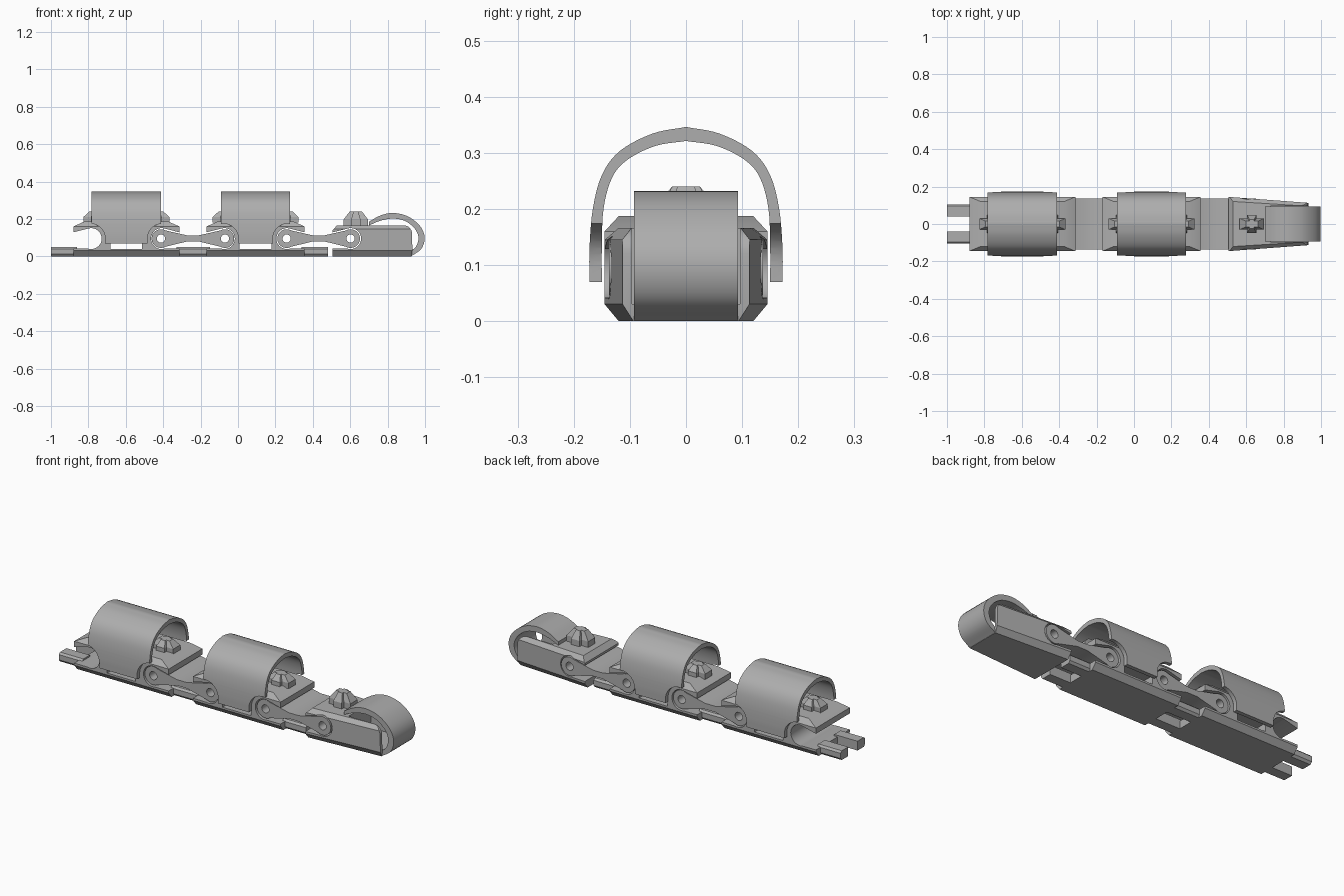
import bpy, bmesh, math
from mathutils import Vector

cube = bpy.data.objects.get("Cube")
if cube:
    bpy.data.objects.remove(cube, do_unlink=True)

GREY = (0.42, 0.42, 0.42, 1)
grey = bpy.data.materials.new("plain grey")
grey.use_nodes = True
grey.diffuse_color = GREY
grey.node_tree.nodes["Principled BSDF"].inputs["Base Color"].default_value = GREY

PIN_Z = 0.095


def prism(name, pts, lo, hi, axis="Y"):
    """Extrude a profile: (x, z) along Y, or (y, z) along X."""
    bm = bmesh.new()
    place = (lambda a, b, t: (a, t, b)) if axis == "Y" else (lambda a, b, t: (t, a, b))
    face = bm.faces.new([bm.verts.new(place(a, b, lo)) for a, b in pts])
    out = bmesh.ops.extrude_face_region(bm, geom=[face])
    step = Vector(place(0, 0, hi - lo))
    bmesh.ops.translate(bm, vec=step, verts=[v for v in out["geom"] if isinstance(v, bmesh.types.BMVert)])
    bmesh.ops.recalc_face_normals(bm, faces=bm.faces)
    mesh = bpy.data.meshes.new(name)
    bm.to_mesh(mesh)
    bm.free()
    mesh.materials.append(grey)
    ob = bpy.data.objects.new(name, mesh)
    bpy.context.collection.objects.link(ob)
    return ob


def carve(ob, cutter, operation="DIFFERENCE"):
    """Apply a boolean and discard the cutter."""
    mod = ob.modifiers.new("carve", "BOOLEAN")
    mod.operation, mod.solver, mod.object = operation, "EXACT", cutter
    graph = bpy.context.evaluated_depsgraph_get()
    mesh = bpy.data.meshes.new_from_object(ob.evaluated_get(graph))
    ob.modifiers.clear()
    ob.data = mesh
    bpy.data.objects.remove(cutter, do_unlink=True)


def smooth(ob):
    bpy.ops.object.select_all(action="DESELECT")
    ob.select_set(True)
    bpy.context.view_layer.objects.active = ob
    bpy.ops.object.shade_smooth_by_angle(angle=math.radians(30))


def arc(cx, cz, r, start, end, n=20):
    angles = [math.radians(start + (end - start) * i / n) for i in range(n + 1)]
    return [(cx + r * math.cos(a), cz + r * math.sin(a)) for a in angles]


def both_sides(half):
    """Mirror a bottom-to-top half profile across zero."""
    return half + [(-a, b) for a, b in reversed(half) if a > 0]


def spline(points, n=5):
    """Smooth path through a few points."""
    p = [Vector(q) for q in points]
    p = [2 * p[0] - p[1]] + p + [2 * p[-1] - p[-2]]
    path = []
    for i in range(1, len(p) - 2):
        a, b, c, d = p[i - 1:i + 3]
        for k in range(n):
            t = k / n
            path.append(0.5 * (2 * b + (c - a) * t + (2 * a - 5 * b + 4 * c - d) * t * t
                               + (3 * b - a - 3 * c + d) * t ** 3))
    return [tuple(v) for v in path + [p[-2]]]


def socket(pin, side):
    """Cutter for a hinge socket that opens towards one end."""
    pts = arc(0, PIN_Z, 0.056, 75, 285) + [(0.13, 0.042), (0.13, 0.12)]
    return prism("socket_cutter", [(pin + side * x, z) for x, z in pts], -0.3, 0.3)


def peg(name, x, z, top):
    """Stepped cleat made of two crossed ridges."""
    mid = z + (top - z) * 0.5
    for part, length, width in (("long", 0.065, 0.03), ("cross", 0.025, 0.048)):
        side = [(x - length, z), (x - length, mid), (x - length * 0.5, top),
                (x + length * 0.5, top), (x + length, mid), (x + length, z)]
        ob = prism(f"{name}_{part}", side, -width, width)
        end = both_sides([(width, z - 0.01), (width, mid), (width * 0.5, top + 0.001)])
        carve(ob, prism("cutter", end, x - 0.1, x + 0.1, "X"), "INTERSECT")


# Body segments with hinge sockets, cleats and finger straps
SECTION = [(0.12, 0), (0.145, 0.03), (0.145, 0.16), (0.12, 0.187)]
STRAP = [(0.172, 0.07), (0.172, 0.13), (0.166, 0.2), (0.15, 0.26), (0.118, 0.303), (0.06, 0.334), (0, 0.346)]
LINING = [(0.15, 0.07), (0.15, 0.13), (0.147, 0.2), (0.132, 0.255), (0.105, 0.287), (0.055, 0.312), (0, 0.321)]


def segment(name, cx, half):
    pin = half - 0.095
    body = prism(f"{name}_body", both_sides(SECTION), cx - half, cx + half, "X")
    ends = [(half + 0.01, -0.01), (half, 0.16), (half - 0.06, 0.187), (half - 0.06, 0.2)]
    carve(body, prism("cutter", [(cx + x, z) for x, z in both_sides(ends)], -0.3, 0.3), "INTERSECT")
    for side in (-1, 1):
        carve(body, socket(cx + side * pin, side))
        peg(f"{name}_cleat_{'left' if side > 0 else 'right'}", cx + side * 0.165, 0.18, 0.24)
    window = [(cx - 0.085, 0.04), (cx + 0.085, 0.04), (cx + 0.085, 0.085), (cx - 0.085, 0.085)]
    carve(body, prism("cutter", window, -0.3, 0.3))
    smooth(body)

    outer, inner = spline(STRAP), spline(LINING)
    loop = both_sides(outer)
    loop += [(-a, b) for a, b in inner] + list(reversed(inner))[1:]
    strap = prism(f"{name}_strap", loop, cx - 0.185, cx + 0.185, "X")
    for side in (-1, 1):
        notch = arc(cx + side * (pin + 0.005), PIN_Z, 0.08, 0, 180)
        notch += [(notch[-1][0], 0), (notch[0][0] + 0.0, 0)]
        carve(strap, prism("cutter", notch, -0.3, 0.3))
    smooth(strap)


segment("rear_segment", -0.597, 0.283)
segment("middle_segment", 0.094, 0.262)


# Dog-bone hinge links with pin holes
def link(name, x0, x1):
    mid = (x0 + x1) / 2
    pts = arc(x0, PIN_Z, 0.05, 60, 300) + [(mid - 0.03, 0.08), (mid + 0.03, 0.08)]
    pts += arc(x1, PIN_Z, 0.05, -120, 120) + [(mid + 0.03, 0.112), (mid - 0.03, 0.112)]
    ob = prism(name, pts, -0.137, 0.137)
    for x in (x0, x1):
        carve(ob, prism("cutter", arc(x, PIN_Z, 0.022, 0, 345, 23), -0.3, 0.3))
    smooth(ob)


link("rear_link", -0.412, -0.07)
link("front_link", 0.26, 0.602)

# Paired base tongues between the segments
for name, x0, x1 in (("rear", -1, -0.86), ("middle", -0.33, -0.15), ("front", 0.34, 0.48)):
    for side, label in ((-1, "right"), (1, "left")):
        section = [(0.04, 0), (0.095, 0), (0.105, 0.012), (0.105, 0.04), (0.095, 0.05), (0.04, 0.05)]
        prism(f"{name}_tongue_{label}", [(side * y, z) for y, z in section], x0, x1, "X")

# Tapered tip with rounded end and open channel
TIP = [(0.12, 0), (0.145, 0.03), (0.145, 0.145), (0.122, 0.166)]
tip = prism("tip_body", both_sides(TIP), 0.505, 0.932, "X")
for v in tip.data.vertices:
    v.co.y *= 1 - 0.22 * (v.co.x - 0.505) / 0.427
outline = [(0.5, -0.01), (0.925, -0.01), (0.932, 0.03)]
outline += arc(0.885, 0.12, 0.046, 0, 90, 8) + [(0.53, 0.166), (0.505, 0.14), (0.5, 0.14)]
carve(tip, prism("cutter", outline, -0.3, 0.3), "INTERSECT")
carve(tip, socket(0.602, -1))
channel = [(0.73, 0.03), (1, 0.03), (1, 0.3), (0.73, 0.3)]
carve(tip, prism("cutter", channel, -0.096, 0.096))
smooth(tip)
peg("tip_cleat", 0.63, 0.155, 0.24)

# Curved fingertip pad
PAD_OUT = [(0.70, 0.185), (0.76, 0.218), (0.83, 0.232), (0.91, 0.213), (0.975, 0.16),
           (0.998, 0.1), (0.98, 0.04), (0.925, 0.0)]
PAD_IN = [(0.70, 0.165), (0.76, 0.19), (0.83, 0.202), (0.895, 0.188), (0.945, 0.148),
          (0.965, 0.1), (0.95, 0.05), (0.91, 0.022)]
pad = prism("tip_pad", spline(PAD_OUT) + spline(PAD_IN)[::-1], -0.093, 0.093)
smooth(pad)
